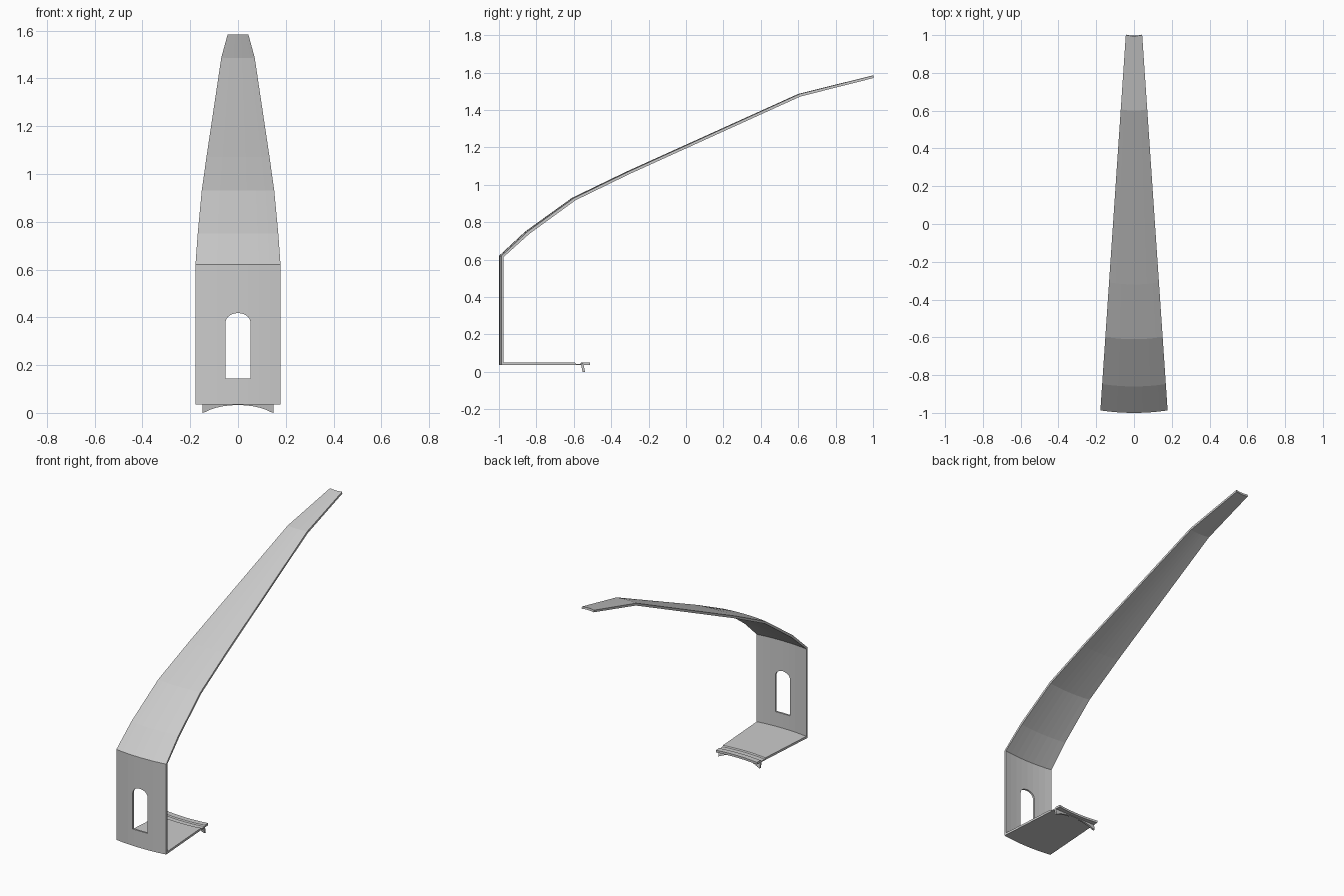
import bpy, bmesh, math

if "Cube" in bpy.data.objects:
    bpy.data.objects.remove(bpy.data.objects["Cube"])

COLS = 8  # facets across the width


def half_width(y):
    return 0.178 - 0.0675 * (y + 1.0)


def bow(y, t):
    # sections bow towards the front, less so at the narrow tip
    depth = 0.013 - 0.0035 * (y + 1.0)
    return depth * t * t


def finish(name, bm):
    bmesh.ops.recalc_face_normals(bm, faces=bm.faces)
    me = bpy.data.meshes.new(name)
    bm.to_mesh(me)
    bm.free()
    ob = bpy.data.objects.new(name, me)
    bpy.context.collection.objects.link(ob)
    return ob


def sweep_strip(name, outer, inner):
    """Sweep paired (y, z) profile lines across the tapering width."""
    bm = bmesh.new()
    rings = []
    loop = outer + inner[::-1]
    for i in range(COLS + 1):
        t = 2 * i / COLS - 1
        rings.append([bm.verts.new((t * half_width(y), y + bow(y, t), z)) for y, z in loop])
    n = len(loop)
    for a, b in zip(rings, rings[1:]):
        for k in range(n):
            m = (k + 1) % n
            bm.faces.new((a[k], a[m], b[m], b[k]))
    for r in (rings[0], rings[-1]):
        for k in range(len(outer) - 1):
            bm.faces.new((r[k], r[k + 1], r[n - 2 - k], r[n - 1 - k]))
    return finish(name, bm)


def prism(name, pts, y0, y1, lean=0.0):
    """Extrude an (x, z) outline along y."""
    bm = bmesh.new()
    front = [bm.verts.new((x, y0 - lean * z, z)) for x, z in pts]
    back = [bm.verts.new((x, y1 - lean * z, z)) for x, z in pts]
    n = len(pts)
    bm.faces.new(front)
    bm.faces.new(back[::-1])
    for k in range(n):
        m = (k + 1) % n
        bm.faces.new((front[k], back[k], back[m], front[m]))
    return finish(name, bm)


# bent strip: base plate with shallow groove, upright and curved arm
outer = [(-0.525, 0.036), (-0.56, 0.036), (-0.565, 0.036), (-0.60, 0.036), (-0.605, 0.036),
         (-1.0, 0.036), (-1.0, 0.62), (-0.86, 0.75), (-0.61, 0.93),
         (-0.32, 1.07), (0.60, 1.486), (0.995, 1.584)]
inner = [(-0.525, 0.050), (-0.56, 0.050), (-0.565, 0.043), (-0.60, 0.043), (-0.605, 0.050),
         (-0.988, 0.050), (-0.988, 0.614), (-0.85, 0.738), (-0.603, 0.917),
         (-0.314, 1.057), (0.604, 1.472), (0.997, 1.571)]
strip = sweep_strip("bent_strip", outer, inner)

# round-topped slot in the upright
arch = [(0.053 * math.cos(math.pi * i / 10), 0.377 + 0.041 * math.sin(math.pi * i / 10))
        for i in range(11)]
cutter = prism("slot_cutter", [(-0.053, 0.144), (0.053, 0.144)] + arch, -1.1, -0.9)
mod = strip.modifiers.new("slot", 'BOOLEAN')
mod.operation = 'DIFFERENCE'
mod.solver = 'EXACT'
mod.object = cutter
bpy.context.view_layer.objects.active = strip
bpy.ops.object.modifier_apply(modifier=mod.name)
bpy.data.objects.remove(cutter)

# arched lip beneath the free end of the base plate
curve = [(0.13 * math.cos(math.pi * i / 12), 0.006 + 0.027 * math.sin(math.pi * i / 12) ** 1.6)
         for i in range(13)]
lip_pts = [(-0.148, 0.040), (-0.148, 0.0)] + curve[::-1] + [(0.148, 0.0), (0.148, 0.040)]
prism("base_lip", lip_pts, -0.553, -0.540, 0.2)
